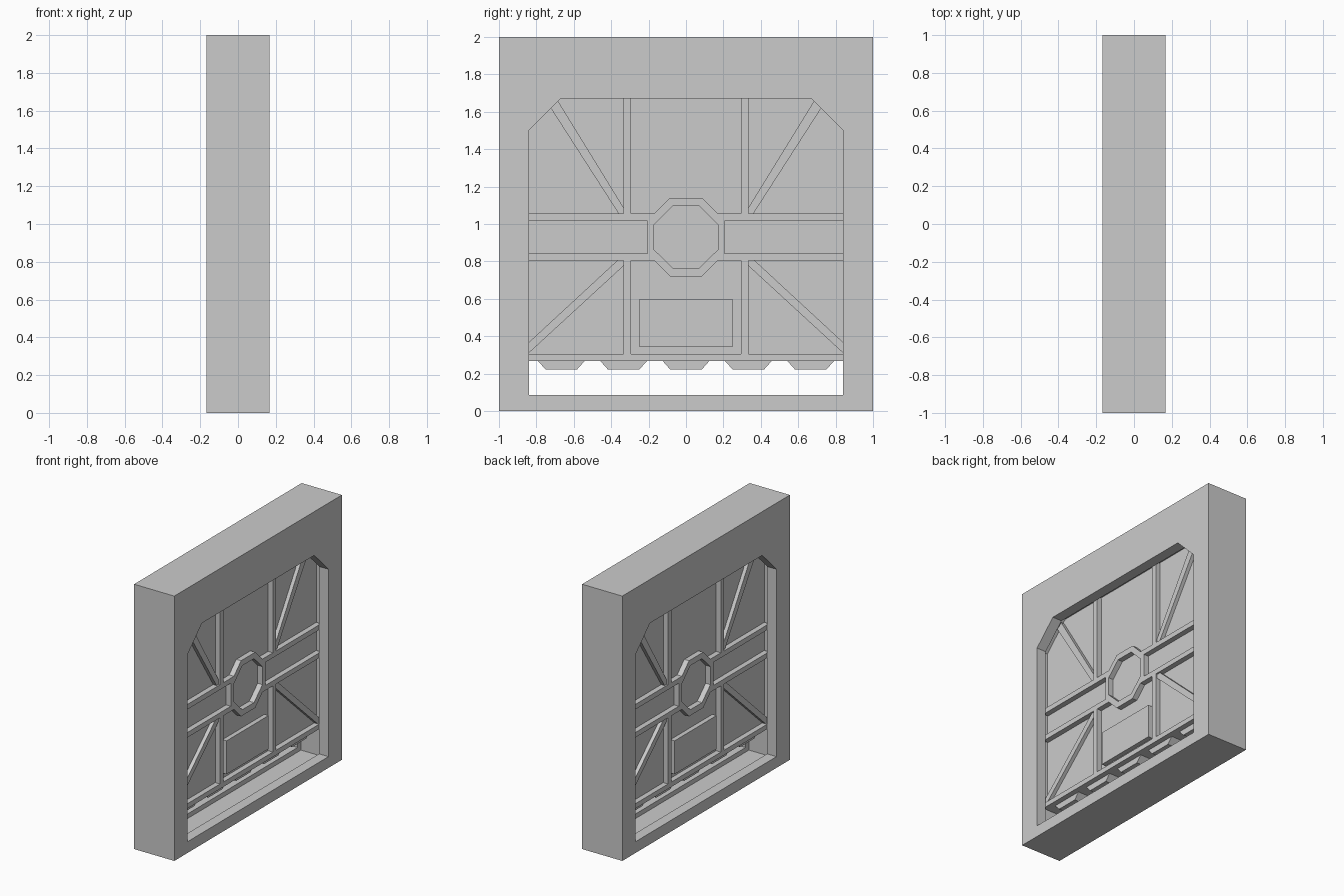
import bpy, bmesh

if "Cube" in bpy.data.objects:
    bpy.data.objects.remove(bpy.data.objects["Cube"])

LIP = 0.09      # half width of the slot the gate slides in
RIB = 0.085     # half thickness of the gate at its ribs
SKIN = 0.045    # half thickness of the gate between ribs


def prism(name, outline, half):
    """Extrude a (y, z) outline symmetrically along x."""
    bm = bmesh.new()
    face = bm.faces.new([bm.verts.new((-half, y, z)) for y, z in outline])
    ext = bmesh.ops.extrude_face_region(bm, geom=[face])
    verts = [v for v in ext["geom"] if isinstance(v, bmesh.types.BMVert)]
    bmesh.ops.translate(bm, verts=verts, vec=(2 * half, 0, 0))
    bmesh.ops.recalc_face_normals(bm, faces=bm.faces)
    me = bpy.data.meshes.new(name)
    bm.to_mesh(me)
    bm.free()
    ob = bpy.data.objects.new(name, me)
    bpy.context.collection.objects.link(ob)
    return ob


def rect(y0, y1, z0, z1):
    return [(y0, z0), (y1, z0), (y1, z1), (y0, z1)]


def mirrored(points):
    """Complete a right-hand half outline (bottom to top) with its mirror."""
    return points + [(-y, z) for y, z in reversed(points)]


def arch(z0, grow=0.0):
    """Doorway outline with clipped top corners."""
    y, top = 0.84 + grow, 1.67 + grow
    return mirrored([(y, z0), (y, 1.50 + grow * 0.41), (0.67 + grow * 0.41, top)])


def cut(ob, cutter):
    mod = ob.modifiers.new("cut", "BOOLEAN")
    mod.operation, mod.solver, mod.object = "DIFFERENCE", "EXACT", cutter
    bpy.context.view_layer.objects.active = ob
    bpy.ops.object.modifier_apply(modifier=mod.name)
    bpy.data.objects.remove(cutter)


# Door frame with its opening and the slot for the gate
frame = prism("door_frame", rect(-1, 1, 0, 2), 0.168)
cut(frame, prism("opening_cutter", arch(0.085), 0.3))
cut(frame, prism("slot_cutter", arch(0.05, 0.04), LIP))

# Gate slab, bottom rail and raised plaque
prism("gate_panel", arch(0.27, 0.035), SKIN)
prism("bottom_rail", rect(-0.87, 0.87, 0.268, 0.305), RIB)
prism("plaque", rect(-0.25, 0.25, 0.345, 0.597), RIB - 0.005)

# Middle band swelling into an octagonal hub, with recessed pockets
band = prism("middle_band", mirrored([
    (0.085, 0.72), (0.17, 0.805), (0.87, 0.805),
    (0.87, 1.055), (0.17, 1.055), (0.085, 1.14)]), RIB)
cut(band, prism("hub_cutter", mirrored([
    (0.07, 0.765), (0.17, 0.862), (0.17, 0.998), (0.07, 1.097)]), 0.3))
for s in (-1, 1):
    cut(band, prism("pocket_cutter", rect(s * 0.207, s * 0.95, 0.843, 1.017), 0.3))

# Upright and diagonal ribs on both sides
for s, side in ((-1, "left"), (1, "right")):
    ribs = {
        "lower_upright": (rect(0.295, 0.335, 0.305, 0.805), RIB),
        "upper_upright": (rect(0.295, 0.335, 1.055, 1.70), RIB),
        "lower_diagonal": ([(0.335, 0.775), (0.335, 0.805), (0.367, 0.805),
                            (0.87, 0.34), (0.87, 0.283)], RIB - 0.012),
        "upper_diagonal": ([(0.335, 1.09), (0.335, 1.055), (0.36, 1.055),
                            (0.735, 1.638), (0.695, 1.675)], RIB - 0.012),
    }
    for name, (outline, half) in ribs.items():
        prism(f"{side}_{name}", [(s * y, z) for y, z in outline], half)

# Teeth along the bottom edge
for i in range(5):
    c = (i - 2) / 3
    prism(f"tooth_{i + 1}", [(c - 0.085, 0.223), (c + 0.085, 0.223),
                             (c + 0.127, 0.27), (c - 0.127, 0.27)], SKIN)
